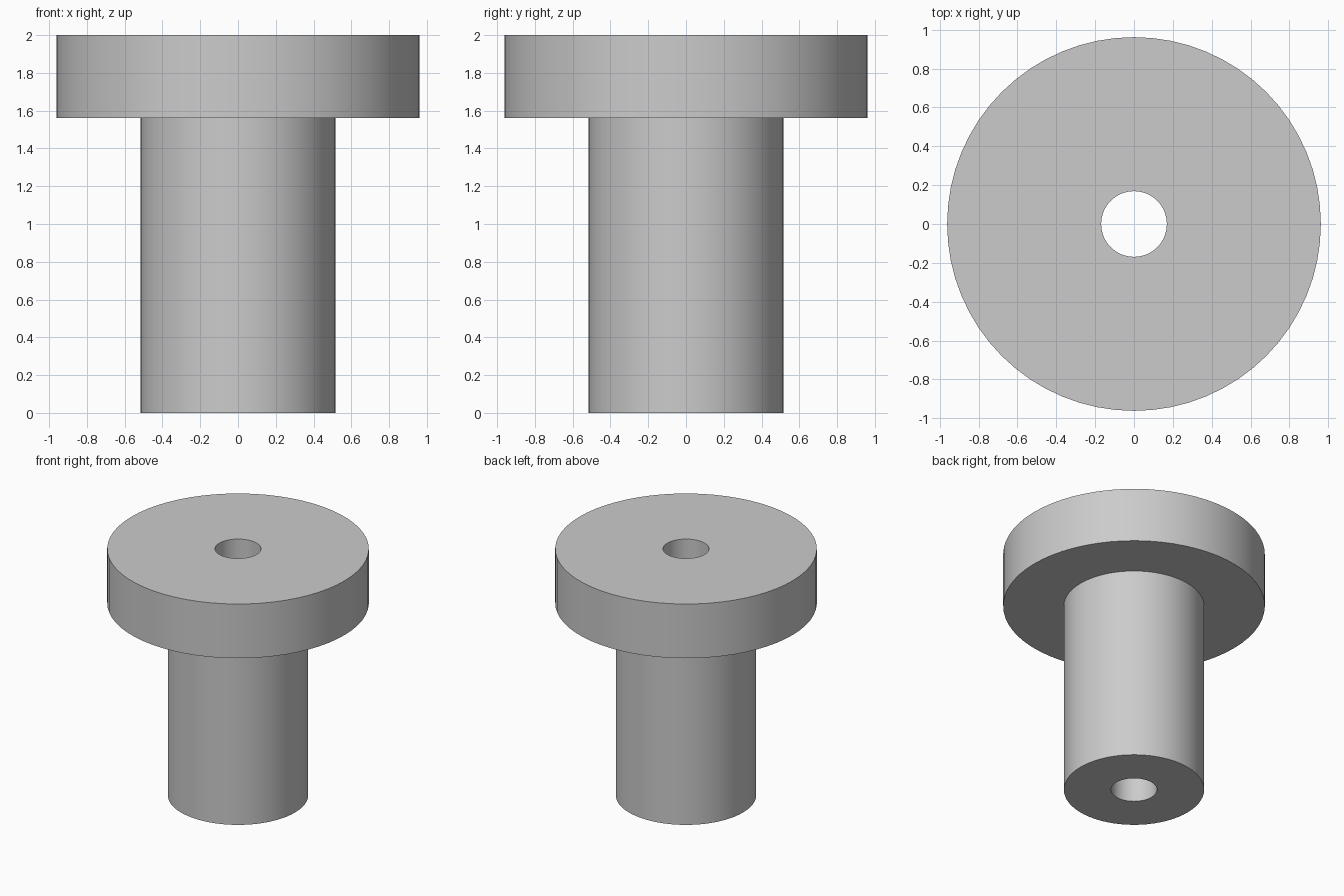
import bpy
import bmesh
import math

cube = bpy.data.objects.get("Cube")
if cube:
    bpy.data.objects.remove(cube, do_unlink=True)

SEGMENTS = 64
HEIGHT = 2.0
FLANGE_BOTTOM = 1.56
FLANGE_RADIUS = 0.962
SHAFT_RADIUS = 0.516
BORE_RADIUS = 0.169

# Plain grey material
grey = bpy.data.materials.new("grey")
grey.use_nodes = True
colour = (0.6, 0.6, 0.6, 1.0)
grey.diffuse_color = colour
grey.node_tree.nodes["Principled BSDF"].inputs["Base Color"].default_value = colour


def lathe(name, profile):
    """Revolve a closed (radius, height) profile around the z axis."""
    bm = bmesh.new()
    verts = [bm.verts.new((r, 0, z)) for r, z in profile]
    edges = [bm.edges.new((v, verts[i - 1])) for i, v in enumerate(verts)]
    bmesh.ops.spin(bm, geom=verts + edges, cent=(0, 0, 0), axis=(0, 0, 1),
                   angle=math.tau, steps=SEGMENTS, use_merge=True)
    bmesh.ops.remove_doubles(bm, verts=bm.verts, dist=0.0001)
    bmesh.ops.recalc_face_normals(bm, faces=bm.faces)
    mesh = bpy.data.meshes.new(name)
    bm.to_mesh(mesh)
    bm.free()
    mesh.materials.append(grey)
    obj = bpy.data.objects.new(name, mesh)
    bpy.context.collection.objects.link(obj)
    bpy.ops.object.select_all(action="DESELECT")
    obj.select_set(True)
    bpy.context.view_layer.objects.active = obj
    bpy.ops.object.shade_smooth_by_angle(angle=math.radians(30))
    return obj


# One-piece flanged bushing with a through bore
lathe("flanged_bushing", [
    (BORE_RADIUS, 0),
    (SHAFT_RADIUS, 0),
    (SHAFT_RADIUS, FLANGE_BOTTOM),
    (FLANGE_RADIUS, FLANGE_BOTTOM),
    (FLANGE_RADIUS, HEIGHT),
    (BORE_RADIUS, HEIGHT),
])
